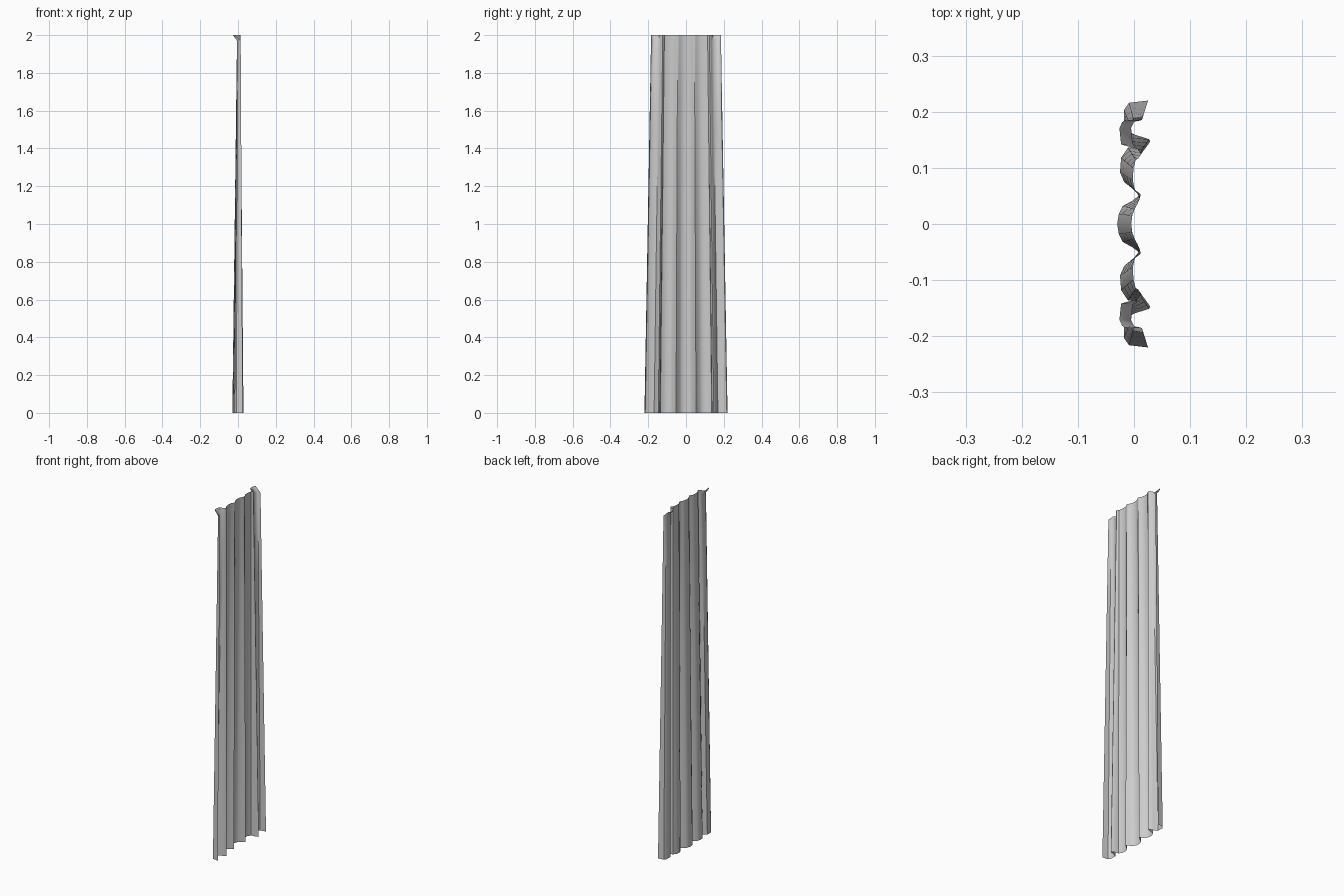
import bpy, bmesh

# hem cross-section, centre to outer edge: (y, hem x, top x)
HALF = [(0.0, -0.030, -0.005), (0.018, -0.027, -0.003), (0.032, -0.020, 0.001),
        (0.042, -0.002, 0.006), (0.053, 0.012, 0.010), (0.060, 0.003, 0.008),
        (0.074, -0.017, 0.001), (0.092, -0.025, -0.002), (0.118, -0.023, -0.001),
        (0.136, -0.011, 0.003), (0.138, 0.010, 0.007), (0.147, 0.029, 0.012),
        (0.151, 0.027, 0.011), (0.159, 0.002, 0.006), (0.169, -0.018, -0.002),
        (0.203, -0.018, -0.005), (0.216, -0.009, 0.000), (0.220, 0.025, 0.014)]
PROFILE = [(-y, a, b) for y, a, b in reversed(HALF[1:])] + HALF

GATHER = 0.84   # width of the top relative to the hem


def row(bm, z):
    t = z / 2
    verts = []
    for y, hem, top in PROFILE:
        x = hem + (top - hem) * t
        # heading tips outwards at the outer corners
        if z == 2 and abs(y) > 0.16:
            x -= 0.021 if abs(y) < 0.219 else 0.03
        verts.append(bm.verts.new((x, y * (1 + (GATHER - 1) * t), z)))
    return verts


# pleated curtain sheet
bm = bmesh.new()
rows = [row(bm, z) for z in (0, 0.5, 1.0, 1.5, 1.97, 2)]
for lo, hi in zip(rows, rows[1:]):
    for i in range(len(lo) - 1):
        bm.faces.new((lo[i], lo[i + 1], hi[i + 1], hi[i]))
mesh = bpy.data.meshes.new("curtain")
bm.to_mesh(mesh)
bm.free()
curtain = bpy.data.objects.new("curtain", mesh)
bpy.context.collection.objects.link(curtain)
bpy.context.view_layer.objects.active = curtain
curtain.select_set(True)
bpy.ops.object.shade_smooth_by_angle(angle=0.8)
